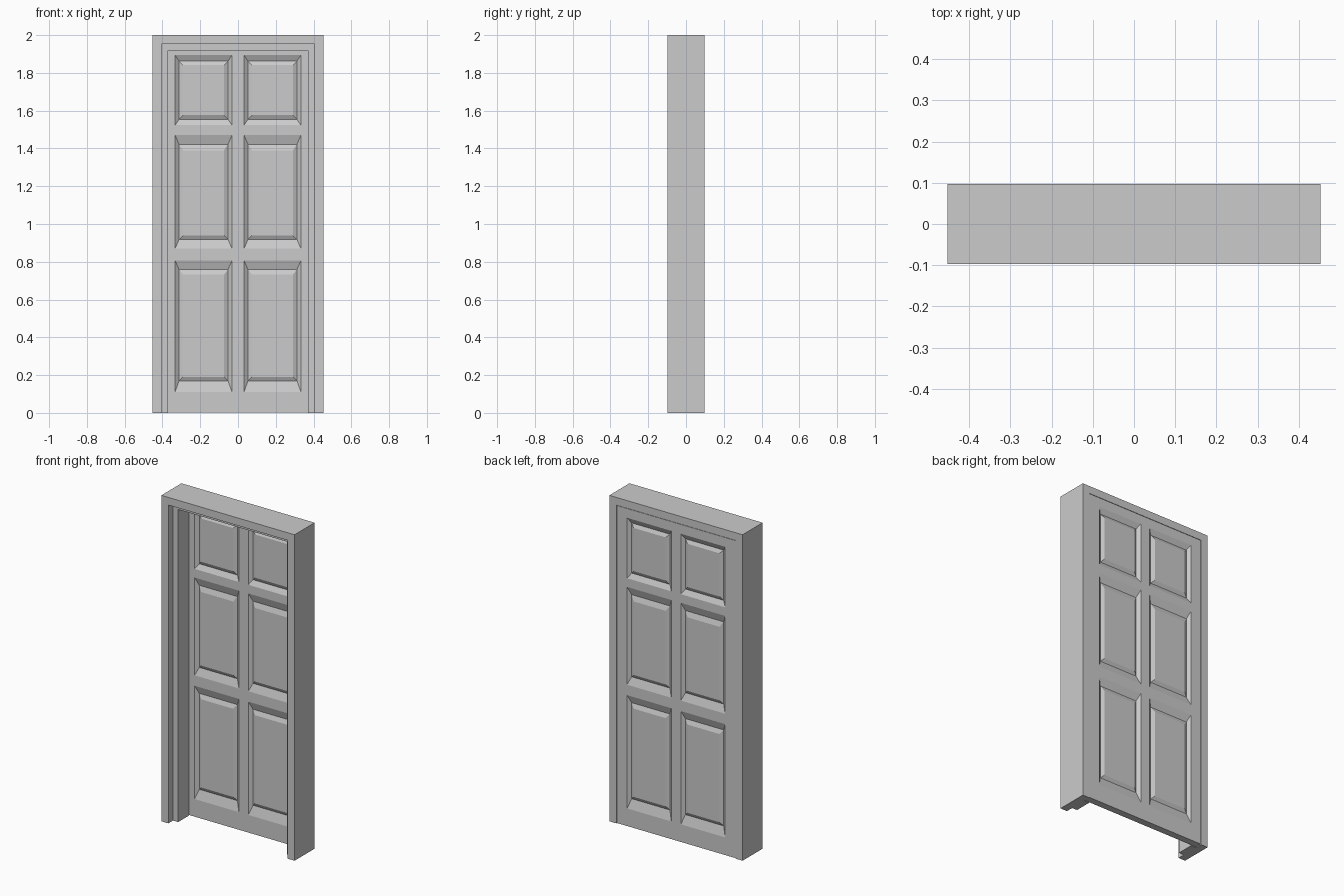
import bpy, bmesh

if "Cube" in bpy.data.objects:
    bpy.data.objects.remove(bpy.data.objects["Cube"])


def make_object(name, bm):
    bmesh.ops.remove_doubles(bm, verts=bm.verts, dist=0.0002)
    bmesh.ops.recalc_face_normals(bm, faces=bm.faces)
    mesh = bpy.data.meshes.new(name)
    bm.to_mesh(mesh)
    bm.free()
    obj = bpy.data.objects.new(name, mesh)
    bpy.context.collection.objects.link(obj)
    return obj


def face(bm, pts):
    return bm.faces.new([bm.verts.new(p) for p in pts])


# Door frame: rebated profile (inset from outside, y) swept round three sides
W, H, D = 0.452, 2.0, 0.097
profile = [(0, -D), (0.047, -D), (0.047, -0.052), (0.082, -0.052),
           (0.082, 0.053), (0.047, 0.053), (0.047, D), (0, D)]
bm = bmesh.new()
rings = []
for side, top in ((-1, 0), (-1, 1), (1, 1), (1, 0)):
    rings.append([bm.verts.new((side * (W - i), y, (H - i) * top)) for i, y in profile])
n = len(profile)
for a, b in zip(rings, rings[1:]):
    for k in range(n):
        bm.faces.new((a[k], a[(k + 1) % n], b[(k + 1) % n], b[k]))
bm.faces.new(rings[0])
bm.faces.new(rings[-1])
make_object("door_frame", bm)

# Door leaf: six fielded panels on both faces
xs = [-0.402, -0.333, -0.032, 0.032, 0.333, 0.402]
zs = [0.003, 0.111, 0.806, 0.870, 1.470, 1.523, 1.894, 1.951]
Y0, Y1 = 0.054, 0.0965
GROOVE, FIELD = 0.016, 0.005
# per panel row: insets of groove and field at (bottom, top)
row_insets = {1: ((0.059, 0.047), (0.080, 0.074)),
              3: ((0.048, 0.048), (0.069, 0.080)),
              5: ((0.031, 0.032), (0.053, 0.053))}


def rect(x0, x1, z0, z1, y):
    return [(x0, y, z0), (x1, y, z0), (x1, y, z1), (x0, y, z1)]


bm = bmesh.new()
for y, inward in ((Y0, 1), (Y1, -1)):
    for i in range(5):
        for j in range(7):
            x0, x1, z0, z1 = xs[i], xs[i + 1], zs[j], zs[j + 1]
            outer = rect(x0, x1, z0, z1, y)
            if i % 2 == 0 or j % 2 == 0:
                face(bm, outer)
                continue
            (gb, gt), (fb, ft) = row_insets[j]
            groove = rect(x0 + 0.021, x1 - 0.021, z0 + gb, z1 - gt, y + inward * GROOVE)
            field = rect(x0 + 0.042, x1 - 0.042, z0 + fb, z1 - ft, y + inward * FIELD)
            for a, b in ((outer, groove), (groove, field)):
                for k in range(4):
                    m = (k + 1) % 4
                    face(bm, (a[k], a[m], b[m], b[k]))
            face(bm, field)
bmesh.ops.remove_doubles(bm, verts=bm.verts, dist=0.0002)
# Leaf edges
bmesh.ops.bridge_loops(bm, edges=[e for e in bm.edges if e.is_boundary])
make_object("door_leaf", bm)
